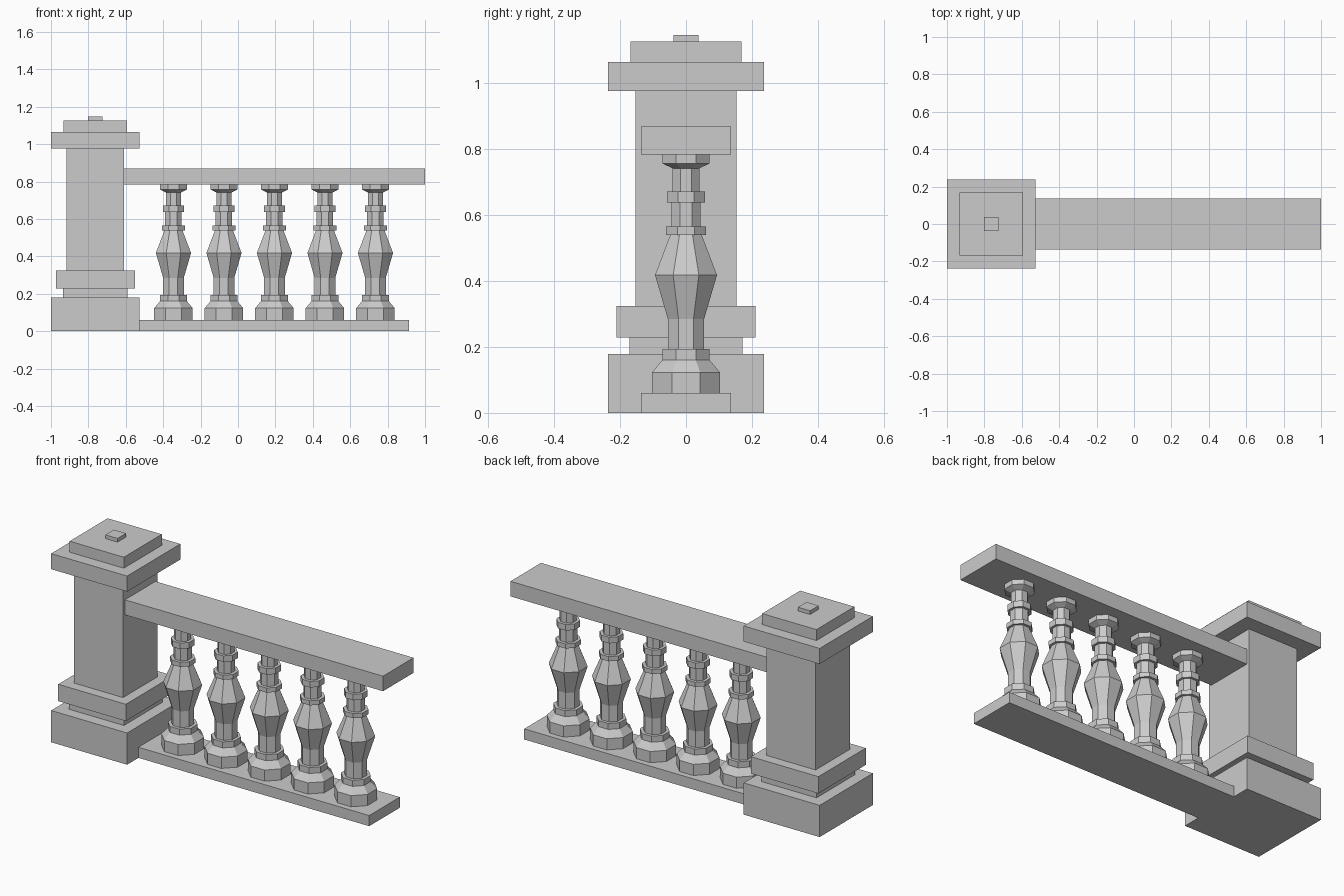
import bpy, bmesh
from math import cos, sin, pi

if "Cube" in bpy.data.objects:
    bpy.data.objects.remove(bpy.data.objects["Cube"])


def add_mesh(name, bm):
    bmesh.ops.recalc_face_normals(bm, faces=bm.faces)
    mesh = bpy.data.meshes.new(name)
    bm.to_mesh(mesh)
    bm.free()
    return mesh


def place(name, mesh, loc):
    ob = bpy.data.objects.new(name, mesh)
    ob.location = loc
    bpy.context.collection.objects.link(ob)
    return ob


def box(name, x0, x1, half_y, z0, z1):
    bm = bmesh.new()
    bmesh.ops.create_cube(bm, size=1)
    bmesh.ops.scale(bm, vec=(x1 - x0, 2 * half_y, z1 - z0), verts=bm.verts)
    return place(name, add_mesh(name, bm), ((x0 + x1) / 2, 0, (z0 + z1) / 2))


def lathe(name, profile, sides=8):
    # flat-sided turning; profile widths run from the axis to the flats
    bm = bmesh.new()
    rings = []
    for half, z in profile:
        r = half / cos(pi / sides)
        rings.append([bm.verts.new((r * cos((2 * i + 1) * pi / sides),
                                    r * sin((2 * i + 1) * pi / sides), z))
                      for i in range(sides)])
    for a, b in zip(rings, rings[1:]):
        for i in range(sides):
            j = (i + 1) % sides
            bm.faces.new((a[i], a[j], b[j], b[i]))
    bm.faces.new(rings[0][::-1])
    bm.faces.new(rings[-1])
    return add_mesh(name, bm)


# square post: stacked blocks (name, half width, bottom, top)
POST_X = -0.763
for name, half, z0, z1 in (
        ("post_plinth", 0.237, 0.0, 0.179),
        ("post_base_neck", 0.172, 0.179, 0.229),
        ("post_base_band", 0.211, 0.229, 0.324),
        ("post_shaft", 0.153, 0.324, 0.976),
        ("post_cap", 0.237, 0.976, 1.064),
        ("post_cap_step", 0.169, 1.064, 1.126),
        ("post_cap_knob", 0.038, 1.126, 1.147)):
    box(name, POST_X - half, POST_X + half, half, z0, z1)

# rails running out from the post
box("bottom_rail", -0.526, 0.914, 0.136, 0.0, 0.06)
box("top_rail", -0.61, 1.0, 0.136, 0.784, 0.869)

# eight-sided balusters sharing one turned profile
baluster = lathe("baluster", [
    (0.103, 0.06), (0.103, 0.123), (0.072, 0.16),      # foot
    (0.072, 0.194), (0.055, 0.194),                    # lower ring
    (0.055, 0.285), (0.094, 0.418), (0.048, 0.539),    # vase
    (0.061, 0.539), (0.061, 0.565), (0.044, 0.565),    # middle ring
    (0.044, 0.638), (0.057, 0.638), (0.057, 0.672),    # upper ring
    (0.041, 0.672), (0.041, 0.742),                    # neck
    (0.072, 0.757), (0.072, 0.784)])                   # head
for i in range(5):
    place(f"baluster_{i + 1}", baluster, (-0.345 + 0.27 * i, 0, 0))
